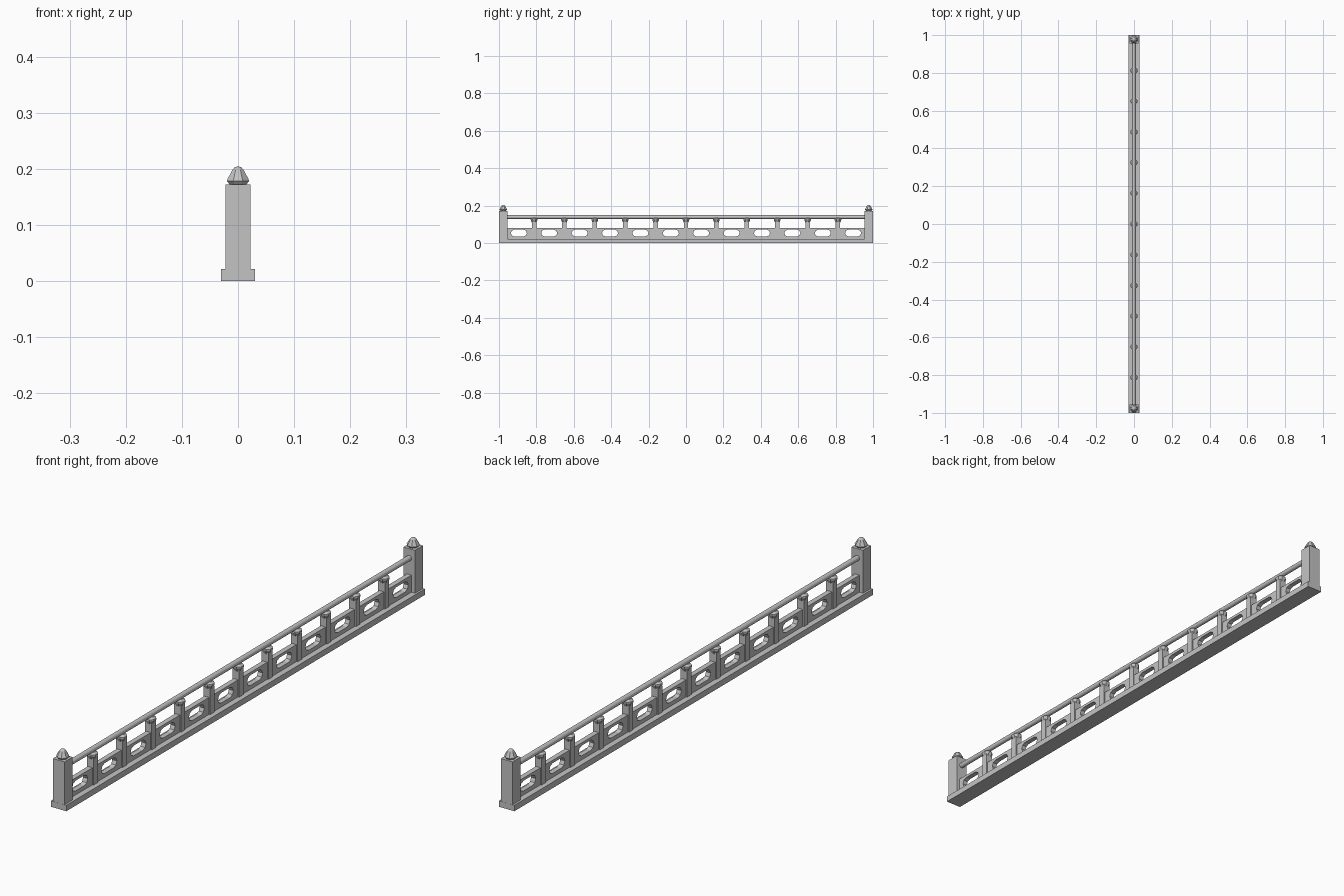
import bpy, bmesh, math
from mathutils import Matrix, Vector

cube = bpy.data.objects.get("Cube")
if cube:
    bpy.data.objects.remove(cube, do_unlink=True)

stone = bpy.data.materials.new("grey_stone")
stone.use_nodes = True
GREY = (0.55, 0.55, 0.55, 1)
stone.diffuse_color = GREY
stone.node_tree.nodes["Principled BSDF"].inputs["Base Color"].default_value = GREY

SPACING = 0.1625
POST_Y = 0.977


def finish(name, bm):
    bmesh.ops.recalc_face_normals(bm, faces=bm.faces)
    mesh = bpy.data.meshes.new(name)
    bm.to_mesh(mesh)
    bm.free()
    mesh.materials.append(stone)
    obj = bpy.data.objects.new(name, mesh)
    bpy.context.collection.objects.link(obj)
    return obj


def box(name, size, y, z0):
    bm = bmesh.new()
    centre = Matrix.Translation((0, y, z0 + size[2] / 2))
    bmesh.ops.create_cube(bm, size=1, matrix=centre @ Matrix.Diagonal((*size, 1)))
    return finish(name, bm)


def turned(name, profile, y, sides=8):
    """Stack of rings (radius, height) with a flat side facing front."""
    bm = bmesh.new()
    rings = []
    for r, z in profile:
        angles = [(i + 0.5) * math.tau / sides for i in range(sides)]
        rings.append([bm.verts.new((r * math.cos(a), y + r * math.sin(a), z)) for a in angles])
    for low, high in zip(rings, rings[1:]):
        for i in range(sides):
            j = (i + 1) % sides
            bm.faces.new((low[i], low[j], high[j], high[i]))
    bm.faces.new(rings[0])
    bm.faces.new(rings[-1])
    return finish(name, bm)


def slot_outline(y, z, half_length, radius, steps=4):
    points = []
    for side in (1, -1):
        for i in range(steps + 1):
            a = math.pi * (i / steps - 0.5)
            points.append((y + side * (half_length - radius + radius * math.cos(a)),
                           z + side * radius * math.sin(a)))
    return points


# Plinth under the whole railing
box("plinth", (0.06, 2.0, 0.021), 0, 0)

# Low panel pierced by rounded slots
curve = bpy.data.curves.new("pierced_panel", "CURVE")
curve.dimensions = "2D"
curve.fill_mode = "BOTH"
curve.extrude = 0.009
outlines = [[(-0.957, 0.02), (0.957, 0.02), (0.957, 0.081), (-0.957, 0.081)]]
outlines += [slot_outline((i - 5.5) * SPACING, 0.053, 0.043, 0.018) for i in range(12)]
for outline in outlines:
    spline = curve.splines.new("POLY")
    spline.points.add(len(outline) - 1)
    for point, (u, v) in zip(spline.points, outline):
        point.co = (u, v, 0, 1)
    spline.use_cyclic_u = True
temp = bpy.data.objects.new("panel_outline", curve)
bpy.context.collection.objects.link(temp)
bpy.context.view_layer.update()
bm = bmesh.new()
bm.from_mesh(temp.to_mesh())
temp.to_mesh_clear()
bpy.data.objects.remove(temp, do_unlink=True)
bmesh.ops.remove_doubles(bm, verts=bm.verts, dist=0.0001)
for face in bm.faces:
    face.smooth = False
bm.transform(Matrix(((0, 0, 1, 0), (1, 0, 0, 0), (0, 1, 0, 0), (0, 0, 0, 1))))
finish("pierced_panel", bm)

# Small posts with flared capitals
for i in range(-5, 6):
    y = i * SPACING
    box(f"small_post_{i + 6}", (0.026, 0.024, 0.095), y, 0.02)
    turned(f"capital_{i + 6}", [(0.012, 0.107), (0.019, 0.122), (0.019, 0.127), (0.011, 0.133)], y)

# Round handrail between the end posts
bm = bmesh.new()
bmesh.ops.create_cone(bm, cap_ends=True, segments=12, radius1=0.0095, radius2=0.0095,
                      depth=2 * POST_Y,
                      matrix=Matrix.Translation((0, 0, 0.139)) @ Matrix.Rotation(math.pi / 2, 4, "X"))
finish("handrail", bm)

# End posts with pointed finials
for name, side in (("front", -1), ("back", 1)):
    y = side * POST_Y
    box(f"{name}_end_post", (0.045, 0.045, 0.152), y, 0.02)
    turned(f"{name}_finial", [(0.015, 0.171), (0.0215, 0.178), (0.0205, 0.181),
                              (0.011, 0.198), (0.007, 0.202), (0.002, 0.204)], y)
